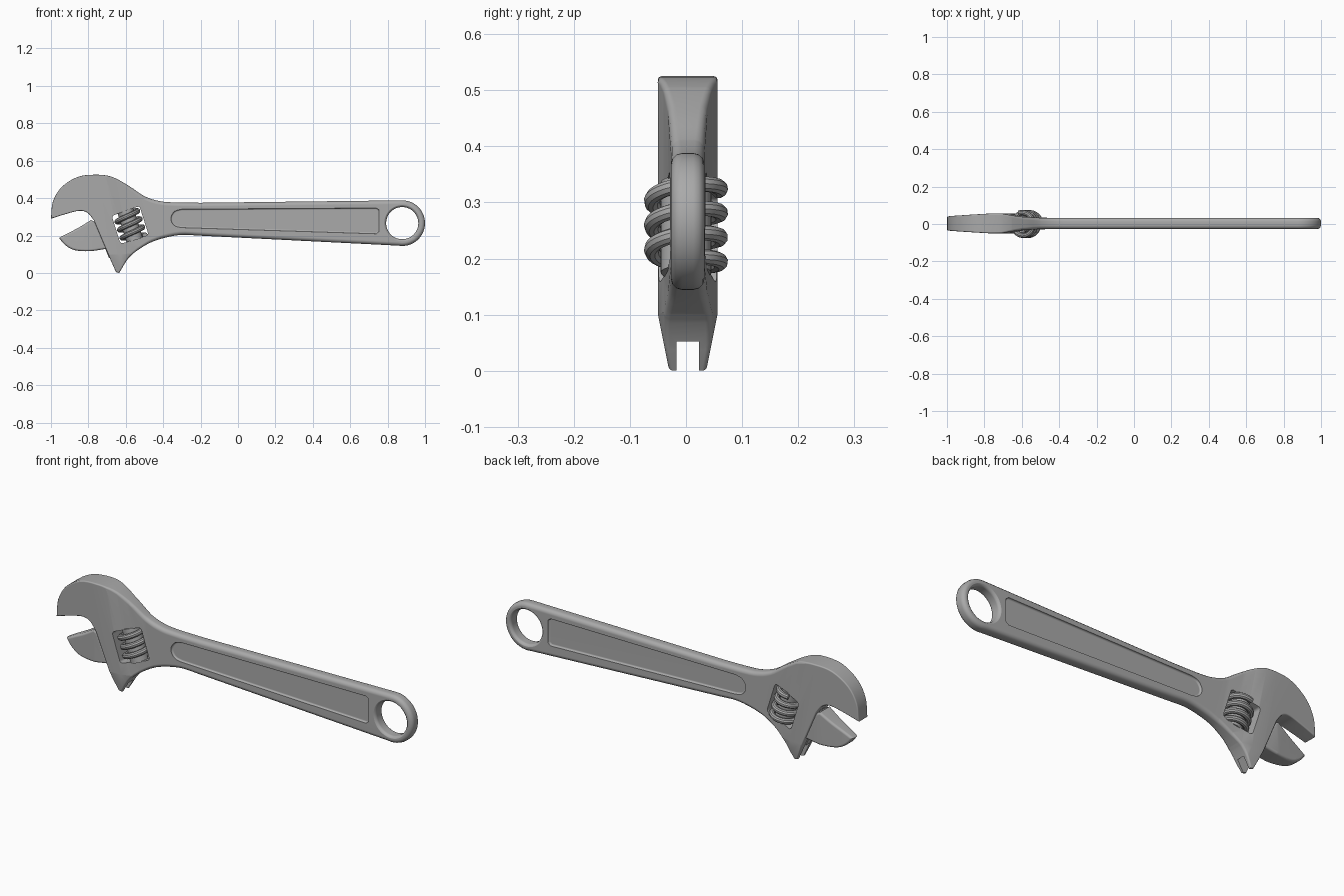
import bpy, bmesh
from math import sin, cos, pi, radians
from mathutils import Vector

if "Cube" in bpy.data.objects:
    bpy.data.objects.remove(bpy.data.objects["Cube"], do_unlink=True)

MID = 0.003  # centre plane of the head and handle

steel = bpy.data.materials.new("grey_steel")
steel.use_nodes = True
steel.diffuse_color = (0.4, 0.4, 0.4, 1)
steel.node_tree.nodes["Principled BSDF"].inputs["Base Color"].default_value = (0.4, 0.4, 0.4, 1)


def smooth(pts, n=4):
    """Catmull-Rom samples through the points, ends included."""
    p = [Vector(q) for q in pts]
    p = [2 * p[0] - p[1]] + p + [2 * p[-1] - p[-2]]
    out = []
    for a, b, c, d in zip(p, p[1:], p[2:], p[3:]):
        for i in range(n):
            t = i / n
            out.append(0.5 * (2 * b + (c - a) * t + (2 * a - 5 * b + 4 * c - d) * t * t
                              + (3 * b - a - 3 * c + d) * t ** 3))
    return out + [p[-2]]


def activate(obj):
    bpy.ops.object.select_all(action="DESELECT")
    obj.select_set(True)
    bpy.context.view_layer.objects.active = obj


def apply_all(obj):
    activate(obj)
    for name in [m.name for m in obj.modifiers]:
        bpy.ops.object.modifier_apply(modifier=name)


def make(name, bm):
    bmesh.ops.recalc_face_normals(bm, faces=bm.faces[:])
    mesh = bpy.data.meshes.new(name)
    bm.to_mesh(mesh)
    bm.free()
    obj = bpy.data.objects.new(name, mesh)
    bpy.context.collection.objects.link(obj)
    mesh.materials.append(steel)
    return obj


def plate(name, outline, half, bevel=0.0, weight=lambda x, z: 1.0, cuts=(), corner=0.0, mid=MID):
    """Upright plate with a given x-z outline and a thickness that varies over it."""
    bm = bmesh.new()
    bm.faces.new([bm.verts.new((x, 0, z)) for x, z in outline])
    if corner:
        bmesh.ops.bevel(bm, geom=bm.verts[:] + bm.edges[:], offset=corner,
                        segments=3, profile=0.5, affect="VERTICES")
    for co, no in cuts:
        bmesh.ops.bisect_plane(bm, geom=bm.verts[:] + bm.edges[:] + bm.faces[:],
                               plane_co=co, plane_no=no)
    layer = bm.edges.layers.float.new("bevel_weight_edge")
    verts, faces = bm.verts[:], bm.faces[:]
    rim = [e for e in bm.edges if e.is_boundary]
    back = {v: bm.verts.new(v.co) for v in verts}
    for f in faces:
        bm.faces.new([back[v] for v in reversed(f.verts)])
    for e in rim:
        a, b = e.verts
        bm.faces.new((a, b, back[b], back[a]))
        w = weight(*((a.co + b.co) / 2).xz)
        e[layer] = w
        bm.edges.get((back[a], back[b]))[layer] = w
    for v in verts:
        t = half(v.co.x, v.co.z)
        v.co.y, back[v].co.y = mid - t, mid + t
    obj = make(name, bm)
    if bevel:
        m = obj.modifiers.new("rounded_rim", "BEVEL")
        m.limit_method = "WEIGHT"
        m.width, m.segments = bevel, 3
        m.use_clamp_overlap = False
    apply_all(obj)
    return obj


def lathe(name, profile, steps=40):
    """Solid of revolution about z from (radius, z) points."""
    bm = bmesh.new()
    vs = [bm.verts.new((r, 0, z)) for r, z in profile]
    es = [bm.edges.new(pair) for pair in zip(vs, vs[1:])]
    bmesh.ops.spin(bm, geom=vs + es, cent=(0, 0, 0), axis=(0, 0, 1), angle=2 * pi, steps=steps)
    bmesh.ops.remove_doubles(bm, verts=bm.verts[:], dist=1e-5)
    return make(name, bm)


def cut(obj, cutter):
    cutter.hide_render = True
    bpy.context.view_layer.update()
    m = obj.modifiers.new("cut", "BOOLEAN")
    m.operation, m.solver, m.object = "DIFFERENCE", "EXACT", cutter
    apply_all(obj)
    bpy.data.objects.remove(cutter, do_unlink=True)


def finish(obj):
    activate(obj)
    bpy.ops.object.shade_smooth_by_angle(angle=radians(35))
    m = obj.modifiers.new("even_shading", "WEIGHTED_NORMAL")
    m.keep_sharp = True


# Head and handle: one outline, thickest along a slanted ridge on the head
RIDGE = Vector((-0.69, 0, 0.27))
ACROSS = Vector((0.981, 0, 0.196))
SECTION = [(-0.32, 0.036), (-0.03, 0.053), (0.03, 0.053), (0.08, 0.043), (0.13, 0.035), (0.21, 0.03)]


def offset(x, z):
    return (Vector((x, 0, z)) - RIDGE).dot(ACROSS)


def body_half(x, z):
    u = max(SECTION[0][0], offset(x, z))
    t = SECTION[-1][1]
    for (u0, t0), (u1, t1) in zip(SECTION, SECTION[1:]):
        if u0 <= u <= u1:
            t = t0 + (t1 - t0) * (u - u0) / (u1 - u0)
    return t - 0.2 * max(0, 0.1 - z)


def body_weight(x, z):
    return 0.3 + 0.7 * min(1, max(0, offset(x, z) / 0.25))


RING = Vector((0.878, 0.266))
top = smooth([(-1, 0.29), (-0.99, 0.38), (-0.945, 0.457), (-0.86, 0.512), (-0.767, 0.525), (-0.675, 0.514),
              (-0.58, 0.463), (-0.5, 0.41), (-0.42, 0.384), (-0.34, 0.377), (-0.2, 0.375)])
ring = [RING + 0.122 * Vector((cos(a), sin(a))) for a in (radians(92 - 8 * i) for i in range(25))]
bottom = smooth([(-0.2, 0.199), (-0.31, 0.203), (-0.42, 0.18), (-0.5, 0.145), (-0.58, 0.085), (-0.635, 0.0)])
mouth = smooth([(-0.77, 0.28), (-0.805, 0.322), (-0.85, 0.332), (-0.92, 0.315), (-1, 0.29)])
outline = top + ring + bottom + [(-0.652, 0.004), (-0.675, 0.055)] + mouth[:-1]
cuts = [(RIDGE + ACROSS * u, ACROSS) for u, _ in SECTION[1:]] + [((0, 0, 0.1), (0, 0, 1))]
body = plate("head_and_handle", outline, body_half, 0.02, body_weight, cuts)

# Hanging hole with flared rims
flare = [(0.086 + 0.016 * (1 - cos(a)), 0.015 + 0.016 * sin(a)) for a in (i * pi / 8 for i in range(5))]
side = flare + [(0.104, 0.06), (0, 0.06)]
hole = lathe("hole_cutter", [(r, -z) for r, z in reversed(side)] + side, 48)
hole.rotation_euler = (pi / 2, 0, 0)
hole.location = (RING.x, MID, RING.y)
cut(body, hole)

# Recessed panels on both sides of the handle
panel = smooth([(-0.3, 0.341), (-0.338, 0.33), (-0.358, 0.3), (-0.355, 0.272), (-0.335, 0.25), (-0.3, 0.242)], 3)
panel += [(0.74, 0.209), (0.755, 0.222), (0.755, 0.336), (0.74, 0.347)]
for s in (-1, 1):
    cut(body, plate("panel_cutter", panel, lambda x, z: 0.014, 0.008, mid=MID + s * 0.034))

# Window for the worm screw and slot for the jaw
window = [(-0.675, 0.305), (-0.527, 0.358), (-0.478, 0.203), (-0.628, 0.155)]
cut(body, plate("window_cutter", window, lambda x, z: 0.1, corner=0.014))
slot = [(-0.82, 0.27), (-0.72, -0.03), (-0.59, -0.03), (-0.602, 0.05), (-0.66, 0.12), (-0.725, 0.29)]
cut(body, plate("slot_cutter", slot, lambda x, z: 0.02))
finish(body)

# Sliding jaw and the stem that rides in the slot
jaw_top = smooth([(-0.957, 0.187), (-0.91, 0.212), (-0.85, 0.243), (-0.785, 0.283)])
jaw_low = smooth([(-0.715, 0.127), (-0.795, 0.116), (-0.875, 0.122), (-0.925, 0.15), (-0.957, 0.187)])
jaw = plate("lower_jaw", jaw_top + [(-0.762, 0.27), (-0.7, 0.13)] + jaw_low[:-1],
            lambda x, z: 0.022 + 0.023 * min(1, max(0, (x + 0.96) / 0.18)), 0.011,
            cuts=[((x, 0, 0), (1, 0, 0)) for x in (-0.9, -0.84, -0.78)])
finish(jaw)
finish(plate("jaw_stem", [(-0.765, 0.262), (-0.69, 0.08), (-0.65, 0.1), (-0.72, 0.285)], lambda x, z: 0.019))

# Worm screw: core and helical thread, tilted with the window
TILT = (0, -0.3, 0)
CENTRE = (-0.577, 0, 0.255)
core = lathe("worm_core", [(0, -0.084), (0.045, -0.084), (0.045, 0.084), (0, 0.084)], 32)
curve = bpy.data.curves.new("worm_thread", "CURVE")
curve.dimensions = "3D"
curve.bevel_depth, curve.bevel_resolution, curve.use_fill_caps = 0.014, 3, True
spline = curve.splines.new("POLY")
TURNS, STEPS = 3.3, 110
spline.points.add(STEPS)
for i, p in enumerate(spline.points):
    a = 2 * pi * TURNS * i / STEPS
    p.co = (0.061 * cos(a), 0.061 * sin(a), 0.15 * (i / STEPS - 0.5), 1)
curve.materials.append(steel)
thread = bpy.data.objects.new("worm_thread", curve)
bpy.context.collection.objects.link(thread)
activate(thread)
bpy.ops.object.convert(target="MESH")
thread = bpy.context.view_layer.objects.active
for part in (core, thread):
    part.rotation_euler, part.location = TILT, CENTRE
    finish(part)
